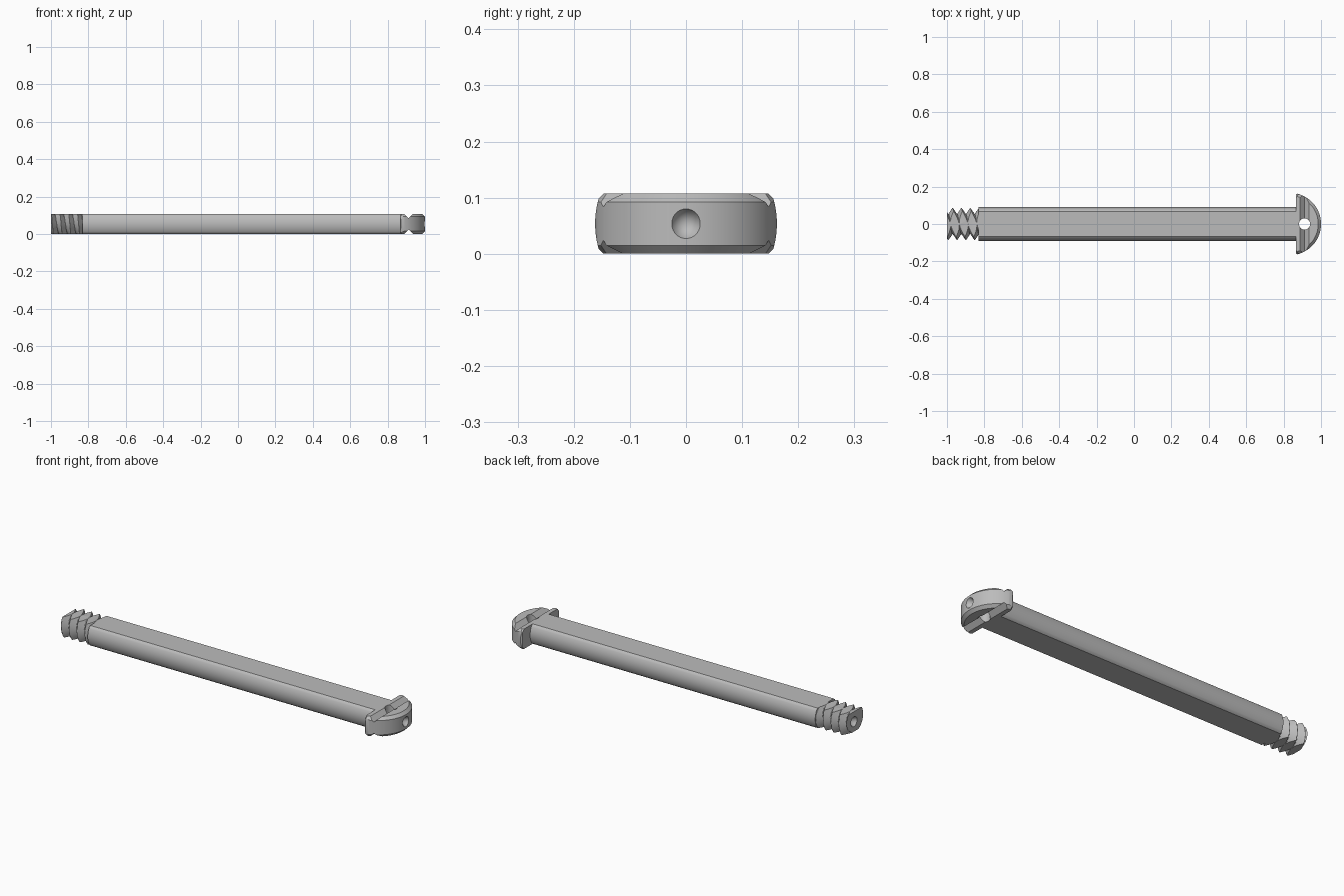
import bpy, bmesh, math
from mathutils import Matrix, Vector

cube = bpy.data.objects.get("Cube")
if cube:
    bpy.data.objects.remove(cube, do_unlink=True)

HALF = 0.0535          # half thickness between the two flats
MID = HALF             # height of the bolt axis

grey = bpy.data.materials.new("plain grey")
grey.use_nodes = True
grey.diffuse_color = (0.5, 0.5, 0.5, 1)
grey.node_tree.nodes["Principled BSDF"].inputs["Base Color"].default_value = (0.5, 0.5, 0.5, 1)


def make(name, bm):
    bmesh.ops.recalc_face_normals(bm, faces=bm.faces)
    mesh = bpy.data.meshes.new(name)
    bm.to_mesh(mesh)
    bm.free()
    ob = bpy.data.objects.new(name, mesh)
    bpy.context.collection.objects.link(ob)
    mesh.materials.append(grey)
    return ob


def loft(name, rings):
    """Skin matching closed rings of points and cap both ends."""
    bm = bmesh.new()
    rows = [[bm.verts.new(p) for p in ring] for ring in rings]
    n = len(rows[0])
    for a, b in zip(rows, rows[1:]):
        for i in range(n):
            j = (i + 1) % n
            bm.faces.new((a[i], a[j], b[j], b[i]))
    bm.faces.new(rows[0])
    bm.faces.new(rows[-1])
    return make(name, bm)


def cone(name, r1, r2, depth, centre, axis, segments=48):
    bm = bmesh.new()
    turn = Vector((0, 0, 1)).rotation_difference(Vector(axis)).to_matrix().to_4x4()
    bmesh.ops.create_cone(bm, cap_ends=True, segments=segments, radius1=r1, radius2=r2,
                          depth=depth, matrix=Matrix.Translation(centre) @ turn)
    return make(name, bm)


def combine(ob, tool, operation):
    tool.hide_render = True
    mod = ob.modifiers.new(operation.title(), "BOOLEAN")
    mod.operation = operation
    mod.solver = "EXACT"
    mod.object = tool
    bpy.context.view_layer.objects.active = ob
    bpy.ops.object.modifier_apply(modifier=mod.name)
    bpy.data.objects.remove(tool, do_unlink=True)


def box(name, x0, x1, width):
    bm = bmesh.new()
    bmesh.ops.create_cube(bm, size=1, matrix=Matrix.Translation(((x0 + x1) / 2, 0, MID))
                          @ Matrix.Diagonal((x1 - x0, width, 2 * HALF, 1)))
    return make(name, bm)


# Shaft: round sides, flat top and bottom, narrow chamfers
R = 0.09
edge = math.asin(0.0465 / R)
side = [(R * math.cos(a), R * math.sin(a))
        for a in (edge * (i / 8 - 1) for i in range(17))]
side = [(0.068, -HALF)] + side + [(0.068, HALF)]
section = side + [(-y, -z) for y, z in side]
shaft = loft("shaft", [[(x, y, MID + z) for y, z in section] for x in (-0.832, 0.875)])

# Thread: right-handed helical ridges trimmed by the flats
PITCH, N = 0.047, 72
rings = []
steps = 64
for k in range(steps + 1):
    x = -1 + 0.172 * k / steps
    ring = []
    for i in range(N):
        a = math.tau * i / N
        phase = ((x + 1) / PITCH - i / N + 0.35) % 1
        r = 0.052 + 0.035 * abs(2 * phase - 1)
        ring.append((x, r * math.cos(a), MID + r * math.sin(a)))
    rings.append(ring)
thread = loft("thread", rings)
combine(thread, box("thread_flats", -1.1, -0.7, 1), "INTERSECT")
combine(thread, cone("thread_end_hole", 0.027, 0, 0.05, (-0.976, 0, MID), (1, 0, 0)), "DIFFERENCE")

# Head: half-round plate with chamfered rim
ARC, CX, BACK = 0.167, 0.833, 0.865


def head_outline(inset, z):
    r = ARC - inset
    lim = math.acos((0.873 - CX) / r)
    pts = [(CX + r * math.cos(a), r * math.sin(a), z)
           for a in (lim * (i / 24 - 1) for i in range(49))]
    y = pts[-1][1] - 0.006
    return pts + [(BACK, y, z), (BACK, -y, z)]


head = loft("head", [head_outline(i, z) for i, z in
                     ((0.015, 0), (0, 0.015), (0, 0.092), (0.015, 2 * HALF))])
combine(head, cone("head_round", 0.162, 0.162, 0.4, (0.93, 0, MID), (1, 0, 0), 128), "INTERSECT")

# Grooves across the head on both flats
for z in (0, 2 * HALF):
    combine(head, cone("groove", 0.024, 0.024, 0.5, (0.912, 0, z), (0, 1, 0), 4), "DIFFERENCE")

# Cross hole and pointed end hole in the head
combine(head, cone("cross_hole", 0.03, 0.03, 0.3, (0.912, 0, MID), (0, 0, 1)), "DIFFERENCE")
combine(head, cone("head_end_hole", 0.027, 0, 0.05, (0.976, 0, MID), (-1, 0, 0)), "DIFFERENCE")

for ob in (shaft, thread, head):
    bpy.ops.object.select_all(action="DESELECT")
    ob.select_set(True)
    bpy.context.view_layer.objects.active = ob
    bpy.ops.object.shade_smooth_by_angle(angle=math.radians(28))
